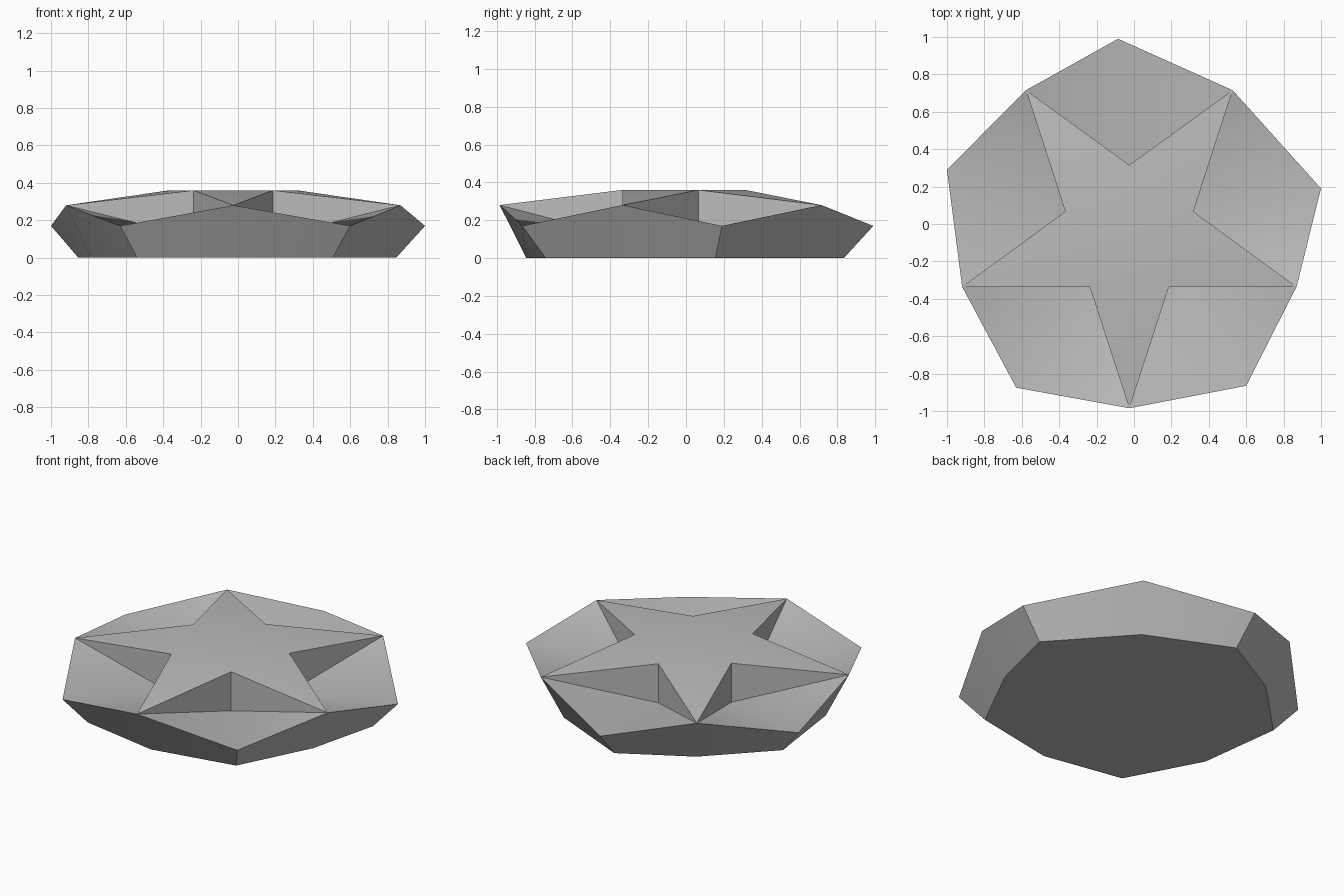
import bpy
import bmesh
import math
from mathutils import Vector

cube = bpy.data.objects.get("Cube")
if cube:
    bpy.data.objects.remove(cube, do_unlink=True)

CENTRE = Vector((-0.025, -0.045, 0))
BASE_SCALE = 0.85

grey = bpy.data.materials.new("stone grey")
grey.use_nodes = True
colour = (0.5, 0.5, 0.5, 1)
grey.diffuse_color = colour
grey.node_tree.nodes["Principled BSDF"].inputs["Base Color"].default_value = colour


def ring(radius, start, z):
    """Five points evenly spaced around the star's centre."""
    pts = []
    for i in range(5):
        a = math.radians(start + 72 * i)
        pts.append(CENTRE + Vector((radius * math.cos(a), radius * math.sin(a), z)))
    return pts


bm = bmesh.new()


def add(points):
    return [bm.verts.new(p) for p in points]


# Star tips, raised inner corners, and the sunken corners below them
tips = add(ring(0.94, -90, 0.28))
inner = add(ring(0.36, -54, 0.36))
sunk = add(ring(0.36, -54, 0.11))

# Slightly irregular rim corners between the tips
rim = add(Vector((x, y, 0.17)) for x, y in
          [(0.6, -0.865), (1.0, 0.19), (-0.085, 0.99), (-1.0, 0.29), (-0.63, -0.875)])


# Base ring: the rim outline drawn in toward the centre
def base_of(v):
    p = CENTRE + (v.co - CENTRE) * BASE_SCALE
    p.z = 0
    return bm.verts.new(p)


base_tips = [base_of(v) for v in tips]
base_rim = [base_of(v) for v in rim]

bm.faces.new(inner)
bottom = []
for i in range(5):
    j = (i + 1) % 5
    # Star arm
    bm.faces.new((tips[i], inner[i], inner[i - 1]))
    # Recess walls
    bm.faces.new((tips[i], sunk[i], inner[i]))
    bm.faces.new((sunk[i], tips[j], inner[i]))
    # Recess floor, folded along its middle
    bm.faces.new((tips[i], rim[i], sunk[i]))
    bm.faces.new((rim[i], tips[j], sunk[i]))
    # Sloping outer sides
    bm.faces.new((base_tips[i], base_rim[i], rim[i], tips[i]))
    bm.faces.new((base_rim[i], base_tips[j], tips[j], rim[i]))
    bottom += [base_tips[i], base_rim[i]]
bm.faces.new(reversed(bottom))
bmesh.ops.recalc_face_normals(bm, faces=bm.faces[:])

mesh = bpy.data.meshes.new("star_stone")
bm.to_mesh(mesh)
bm.free()
mesh.materials.append(grey)
stone = bpy.data.objects.new("star_stone", mesh)
bpy.context.collection.objects.link(stone)

# Soft shading across shallow folds, crisp star edges
bpy.ops.object.select_all(action='DESELECT')
stone.select_set(True)
bpy.context.view_layer.objects.active = stone
bpy.ops.object.shade_smooth_by_angle(angle=math.radians(35))
